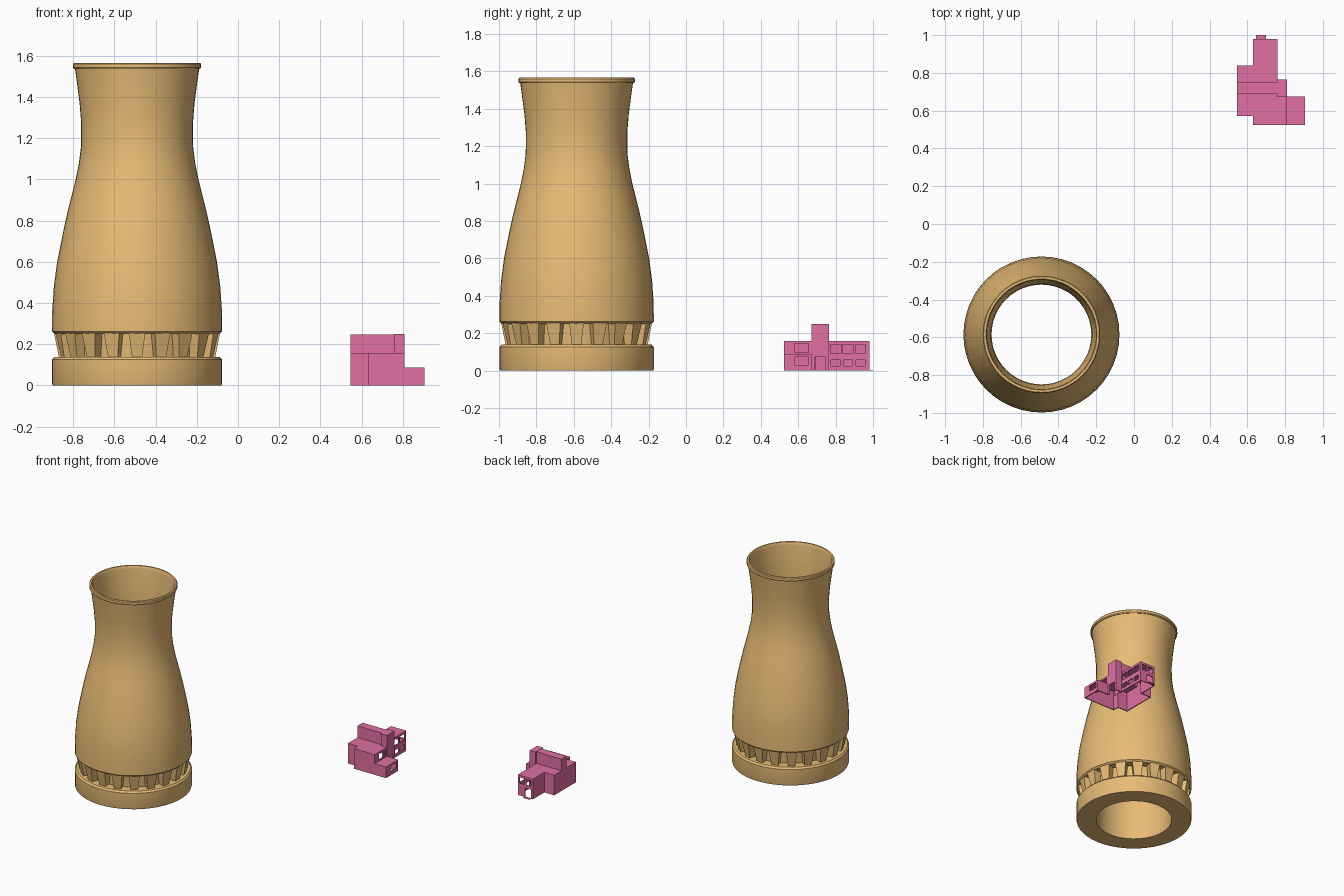
import bpy, bmesh, math
from mathutils import Matrix

if "Cube" in bpy.data.objects:
    bpy.data.objects.remove(bpy.data.objects["Cube"])

CX, CY = -0.49, -0.585   # tower axis


def material(name, rgb):
    m = bpy.data.materials.new(name)
    m.diffuse_color = (*rgb, 1)
    m.use_nodes = True
    m.node_tree.nodes["Principled BSDF"].inputs["Base Color"].default_value = m.diffuse_color
    return m


ORANGE = material("orange", (0.8, 0.5, 0.18))
PINK = material("pink", (0.75, 0.16, 0.36))


def add_object(name, bm, mat, loc=(0, 0, 0)):
    bmesh.ops.recalc_face_normals(bm, faces=bm.faces)
    me = bpy.data.meshes.new(name)
    bm.to_mesh(me)
    bm.free()
    me.materials.append(mat)
    ob = bpy.data.objects.new(name, me)
    ob.location = loc
    bpy.context.collection.objects.link(ob)
    return ob


def smooth(ob):
    bpy.ops.object.select_all(action='DESELECT')
    ob.select_set(True)
    bpy.context.view_layer.objects.active = ob
    bpy.ops.object.shade_smooth_by_angle(angle=math.radians(30))


def lathe(name, profile, n=48):
    """Revolve a closed (radius, height) profile around the tower axis."""
    bm = bmesh.new()
    rings = []
    for i in range(n):
        a = 2 * math.pi * i / n
        rings.append([bm.verts.new((r * math.cos(a), r * math.sin(a), z)) for r, z in profile])
    k = len(profile)
    for i in range(n):
        p, q = rings[i], rings[(i + 1) % n]
        for j in range(k):
            bm.faces.new((p[j], q[j], q[(j + 1) % k], p[(j + 1) % k]))
    ob = add_object(name, bm, ORANGE, (CX, CY, 0))
    smooth(ob)
    return ob


# Tower: foundation ring, recessed core, flared shell and rim
lathe("tower_base", [(0.27, 0), (0.41, 0), (0.413, 0.01), (0.413, 0.125), (0.402, 0.138), (0.27, 0.138)])
lathe("recessed_core", [(0.27, 0.138), (0.335, 0.138), (0.345, 0.255), (0.27, 0.255)])
outer = [(0.40, 0.25), (0.413, 0.262), (0.412, 0.36), (0.404, 0.48), (0.388, 0.6),
         (0.358, 0.75), (0.338, 0.84), (0.318, 0.92), (0.298, 1.0), (0.282, 1.08),
         (0.272, 1.16), (0.271, 1.27), (0.279, 1.37), (0.292, 1.47), (0.302, 1.54)]
inner = [(0.290, 1.54), (0.278, 1.45), (0.268, 1.35), (0.264, 1.25), (0.265, 1.15), (0.268, 0.9), (0.27, 0.25)]
lathe("tower_shell", outer + inner)
lathe("tower_rim", [(0.288, 1.537), (0.306, 1.537), (0.311, 1.543), (0.311, 1.56),
                    (0.306, 1.566), (0.294, 1.566), (0.29, 1.56)])

# Tapered supports leaning inwards around the air gap
bm = bmesh.new()
COUNT = 20
for i in range(COUNT):
    rot = Matrix.Rotation(2 * math.pi * (i + 0.0) / COUNT, 4, 'Z')
    made = bmesh.ops.create_cube(bm, size=1)["verts"]
    for v in made:
        top, out = v.co.z > 0, v.co.x > 0
        half = 0.040 if top else 0.024
        v.co.x = (0.404 if out else 0.30) if top else (0.378 if out else 0.29)
        v.co.y = half if v.co.y > 0 else -half
        v.co.z = 0.26 if top else 0.13
    bmesh.ops.transform(bm, matrix=rot, verts=made)
add_object("tower_supports", bm, ORANGE, (CX, CY, 0))


# Service building: hollow, open underneath, with window openings
def add_boxes(name, boxes):
    bm = bmesh.new()
    for x0, x1, y0, y1, z0, z1 in boxes:
        for v in bmesh.ops.create_cube(bm, size=1)["verts"]:
            v.co = (x1 if v.co.x > 0 else x0, y1 if v.co.y > 0 else y0, z1 if v.co.z > 0 else z0)
    return add_object(name, bm, PINK)


blocks = [(0.63, 0.76, 0.525, 0.98, 0, 0.157),     # long wing
          (0.545, 0.70, 0.572, 0.84, 0, 0.157),    # rear bay
          (0.70, 0.808, 0.525, 0.70, 0, 0.157),    # front bay
          (0.545, 0.77, 0.688, 0.752, 0, 0.248),   # tall spine
          (0.758, 0.809, 0.672, 0.764, 0, 0.25),   # entrance tower
          (0.75, 0.905, 0.525, 0.674, 0, 0.087)]   # low annex
T = 0.007
cuts = [(a + T, b - T, c + T, d - T, -0.05, h - T) for a, b, c, d, _, h in blocks]
# Windows and door facing +x
for y0, y1 in ((0.772, 0.828), (0.838, 0.892), (0.905, 0.96)):
    cuts += [(0.74, 0.78, y0, y1, 0.092, 0.14), (0.74, 0.78, y0 + 0.003, y1 - 0.003, 0.023, 0.057)]
cuts += [(0.79, 0.83, 0.58, 0.655, 0.097, 0.145),
         (0.89, 0.93, 0.582, 0.655, 0.03, 0.072),
         (0.79, 0.83, 0.69, 0.746, -0.04, 0.072)]
# Openings in the end of the long wing
cuts += [(0.645, 0.688, 0.965, 1.0, 0.095, 0.14),
         (0.702, 0.745, 0.965, 1.0, 0.095, 0.14),
         (0.645, 0.70, 0.965, 1.0, -0.04, 0.07)]

building = add_boxes("service_building", blocks)
cutter = add_boxes("building_cutter", cuts)
mod = building.modifiers.new("hollow", 'BOOLEAN')
mod.operation, mod.solver, mod.object, mod.use_self = 'DIFFERENCE', 'EXACT', cutter, True
bpy.ops.object.select_all(action='DESELECT')
building.select_set(True)
bpy.context.view_layer.objects.active = building
bpy.ops.object.modifier_apply(modifier=mod.name)
bpy.data.objects.remove(cutter)

# Doorstep
add_boxes("doorstep", [(0.645, 0.70, 0.978, 1.0, 0, 0.004)])
